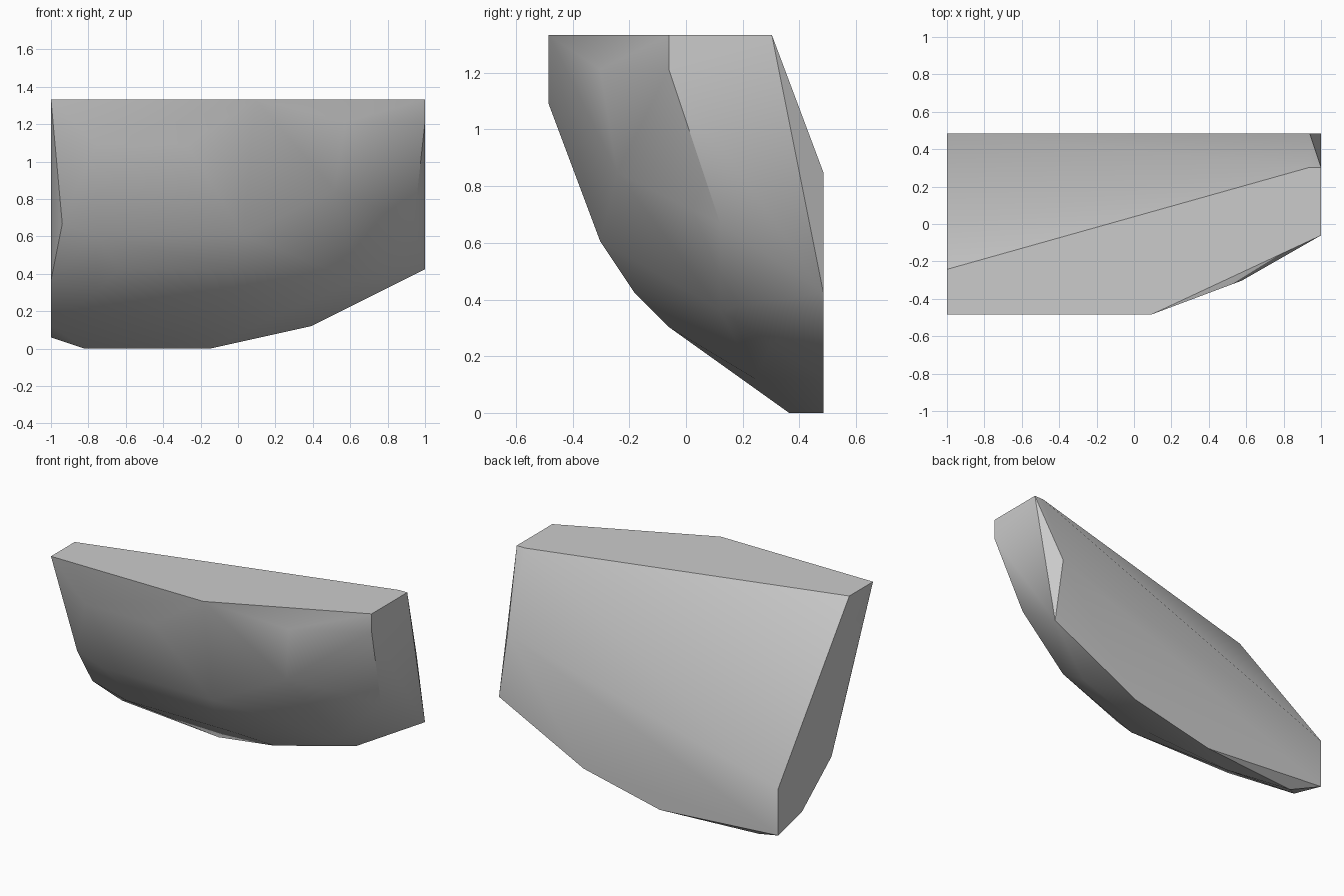
import bpy
import bmesh
import math
from mathutils import Vector

default_cube = bpy.data.objects.get("Cube")
if default_cube:
    bpy.data.objects.remove(default_cube, do_unlink=True)

# The chunk sits on a regular lattice, 33 cells wide
CELL = 2 / 33
WIDTH, DEPTH, HEIGHT = 33, 16, 22


def lattice_point(x, y, z):
    return Vector((x - WIDTH / 2, y - DEPTH / 2, z)) * CELL


# Flat top outline
top_outline = [(0, 0, HEIGHT), (18, 0, HEIGHT), (WIDTH, 7, HEIGHT),
               (WIDTH, 13, HEIGHT), (32, 13, HEIGHT), (0, 4, HEIGHT)]

# Corners of the two end caps
left_cap = [(1, 3, 11), (0, 7, 6), (0, 12, 2), (0, DEPTH, 1), (0, DEPTH, 6)]
right_cap = [(WIDTH, 7, 20), (32, 10, 11), (WIDTH, DEPTH, 7), (32, DEPTH, 14)]

# Curved front, from the brow down to the keel
front_curve = [(4, 0, 18), (12, 0, 18), (26, 3, 20), (25, 4, 14),
               (4, 3, 10), (17, 3, 10), (6, 5, 7), (16, 5, 7),
               (4, 7, 5), (16, 7, 5), (27, 10, 6)]

# Underside and lower back edge
underside = [(3, 15, 0), (10, 14, 0), (14, DEPTH, 0), (18, 12, 2),
             (23, DEPTH, 2), (27, 13, 4)]

# Wrap all corners in one convex shell
bm = bmesh.new()
for corner in top_outline + left_cap + right_cap + front_curve + underside:
    bm.verts.new(lattice_point(*corner))
bmesh.ops.convex_hull(bm, input=bm.verts[:])
loose = [v for v in bm.verts if not v.link_faces]
bmesh.ops.delete(bm, geom=loose, context='VERTS')
bmesh.ops.dissolve_limit(bm, angle_limit=math.radians(0.5),
                         verts=bm.verts[:], edges=bm.edges[:])
bmesh.ops.recalc_face_normals(bm, faces=bm.faces[:])

mesh = bpy.data.meshes.new("curved_chunk")
bm.to_mesh(mesh)
bm.free()
chunk = bpy.data.objects.new("curved_chunk", mesh)
bpy.context.collection.objects.link(chunk)

# Plain grey surface
grey = bpy.data.materials.new("plain_grey")
grey.use_nodes = True
colour = (0.6, 0.6, 0.6, 1)
grey.diffuse_color = colour
grey.node_tree.nodes["Principled BSDF"].inputs["Base Color"].default_value = colour
mesh.materials.append(grey)

# Smooth front, crisp cap and top edges
bpy.ops.object.select_all(action='DESELECT')
chunk.select_set(True)
bpy.context.view_layer.objects.active = chunk
bpy.ops.object.shade_smooth_by_angle(angle=math.radians(35))
